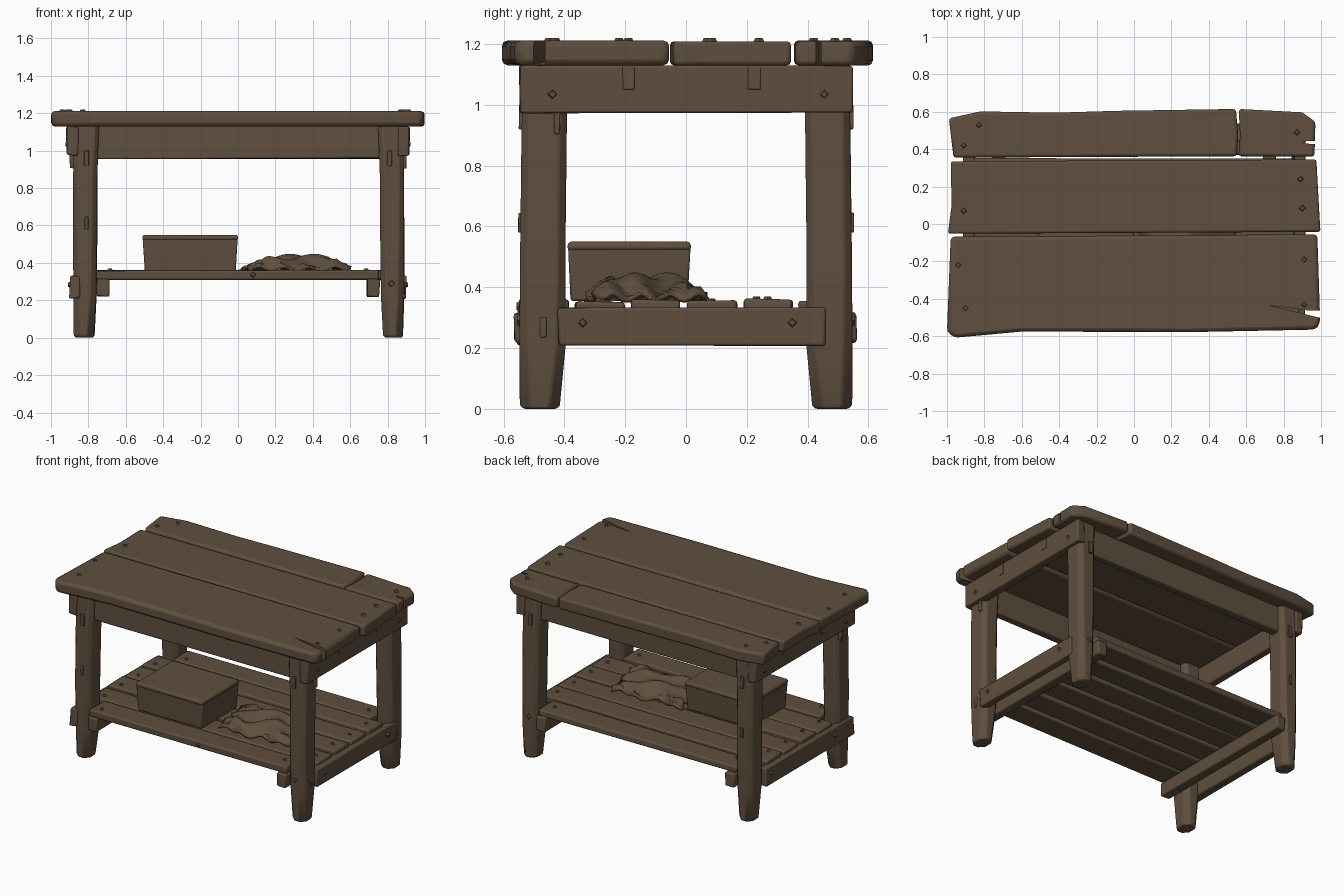
import bpy, bmesh, math, random
from mathutils import Vector

if "Cube" in bpy.data.objects:
    bpy.data.objects.remove(bpy.data.objects["Cube"])

random.seed(4)
wood = bpy.data.materials.new("dark_brown_wood")
wood.diffuse_color = (0.115, 0.078, 0.048, 1)
wood.use_nodes = True
wood.node_tree.nodes["Principled BSDF"].inputs["Base Color"].default_value = wood.diffuse_color


def finish(name, bm, bevel=0.0, segs=2):
    bmesh.ops.recalc_face_normals(bm, faces=bm.faces)
    me = bpy.data.meshes.new(name)
    bm.to_mesh(me)
    bm.free()
    ob = bpy.data.objects.new(name, me)
    bpy.context.collection.objects.link(ob)
    me.materials.append(wood)
    if bevel:
        m = ob.modifiers.new("worn_edges", 'BEVEL')
        m.width, m.segments = bevel, segs
        m.angle_limit = math.radians(40)
    return ob


def loft(name, rings, bevel=0.0):
    """Closed skin through rings of points."""
    bm = bmesh.new()
    rs = [[bm.verts.new(p) for p in r] for r in rings]
    n = len(rs[0])
    for a, b in zip(rs, rs[1:]):
        for i in range(n):
            bm.faces.new((a[i], a[(i + 1) % n], b[(i + 1) % n], b[i]))
    bm.faces.new(rs[0])
    bm.faces.new(rs[-1])
    return finish(name, bm, bevel)


def prism(name, pts, z0, z1, bevel=0.0):
    return loft(name, [[(x, y, z) for x, y in pts] for z in (z0, z1)], bevel)


def board(name, x, y, z, bevel=0.008, jit=0.004):
    """Slightly uneven box between the given ranges."""
    bm = bmesh.new()
    bmesh.ops.create_cube(bm, size=1)
    for v in bm.verts:
        for i, r in enumerate((x, y, z)):
            v.co[i] = r[v.co[i] > 0] + random.uniform(-jit, jit)
    return finish(name, bm, bevel)


def nail(name, loc, normal, r=0.02, h=0.008):
    bm = bmesh.new()
    bmesh.ops.create_cone(bm, cap_ends=True, segments=4, radius1=r, radius2=r * 0.6, depth=2 * h)
    ob = finish(name, bm)
    ob.location = loc
    ob.rotation_euler = Vector(normal).to_track_quat('Z', 'Y').to_euler()
    return ob


# Table top planks
Z0, Z1 = 1.13, 1.212
front = prism("top_plank_front", [(-0.98, -0.068), (-1.0, -0.575), (-0.96, -0.608), (-0.6, -0.575), (0.3, -0.578),
              (0.95, -0.565), (0.985, -0.555), (0.995, -0.51), (0.98, -0.055)], Z0, Z1, 0.02)
prism("top_plank_middle", [(-0.995, -0.052), (0.997, -0.042), (0.993, 0.02), (0.975, 0.345), (-0.98, 0.335),
      (-0.975, 0.1)], Z0, Z1 - 0.003, 0.012)
prism("top_plank_back", [(-0.965, 0.355), (0.55, 0.362), (0.557, 0.47), (0.545, 0.615), (-0.1, 0.605), (-0.42, 0.595),
      (-0.82, 0.602), (-0.99, 0.565)], Z0, Z1, 0.015)
back = prism("top_plank_back_end", [(0.558, 0.362), (0.965, 0.36), (0.97, 0.545), (0.9, 0.597), (0.56, 0.615),
             (0.567, 0.47)], Z0, Z1 - 0.004, 0.015)

# Cracks split into the plank ends
for ob, pts in ((front, [(0.72, -0.435), (1.05, -0.515), (1.05, -0.465), (0.93, -0.462)]),
                (back, [(0.9, 0.437), (0.92, 0.43), (1.05, 0.422), (1.05, 0.445), (0.92, 0.443)])):
    cut = prism("crack_cutter", pts, 1.0, 1.3)
    cut.hide_render = True
    cut.hide_viewport = True
    m = ob.modifiers.new("crack", 'BOOLEAN')
    m.operation, m.object, m.solver = 'DIFFERENCE', cut, 'EXACT'

# Nail heads on the top
for i, (x, y) in enumerate([(-0.83, 0.53), (-0.91, 0.42), (-0.91, 0.07), (-0.94, -0.22), (-0.9, -0.45), (0.87, 0.49),
                            (0.89, 0.24), (0.9, 0.085), (0.91, -0.19), (0.91, -0.43)]):
    nail(f"top_nail_{i}", (x, y, Z1), (0, 0, 1))

# Legs: chamfered posts, (z, inner x, outer x, inner y, outer y, chamfer)
LEVELS = [(0.0, 0.775, 0.865, 0.425, 0.535, 0.03), (0.012, 0.77, 0.875, 0.415, 0.547, 0.035),
          (0.22, 0.757, 0.878, 0.395, 0.548, 0.03), (0.5, 0.755, 0.88, 0.397, 0.546, 0.025),
          (0.85, 0.75, 0.878, 0.393, 0.542, 0.025), (1.14, 0.742, 0.876, 0.39, 0.537, 0.022)]
for sx, sy, name in ((-1, -1, "front_left_leg"), (1, -1, "front_right_leg"),
                     (-1, 1, "back_left_leg"), (1, 1, "back_right_leg")):
    rings = []
    for z, a, b, c, d, k in LEVELS:
        o = random.uniform(-0.004, 0.004) + (0.008 if sx > 0 else 0)
        pts = [(a + k, c), (b - k, c), (b, c + k), (b, d - k), (b - k, d), (a + k, d), (a, d - k), (a, c + k)]
        rings.append([(sx * x + o, sy * y, z) for x, y in pts])
    loft(name, rings, 0.006)
    # Tenon wedges showing on the leg face
    cx = sx * 0.81
    board(name + "_upper_wedge", (cx - 0.013, cx + 0.013), sorted((sy * 0.53, sy * 0.55)), (0.92, 1.0), 0.003, 0.001)
    if sx < 0:
        board(name + "_lower_wedge", (cx - 0.01, cx + 0.01), sorted((sy * 0.53, sy * 0.552)), (0.58, 0.645), 0.003, 0.001)
    else:
        nail(name + "_bolt", (cx + 0.01, sy * 0.548, 0.29), (0, sy, 0), 0.024)

# Aprons under the top
for s, n in ((-1, "front"), (1, "back")):
    board(n + "_apron", (-0.78, 0.79), sorted((s * 0.44, s * 0.50)), (0.958, 1.135))
for s, n in ((-1, "left"), (1, "right")):
    board(n + "_apron", sorted((s * 0.855, s * 0.913)), (-0.547, 0.547), (0.975, 1.128))
    for y in (-0.44, 0.455):
        nail(n + "_apron_bolt", (s * 0.915, y, 1.035), (s, 0, 0), 0.019)
    for y in (-0.19, 0.225):
        board(n + "_apron_peg", sorted((s * 0.9, s * 0.919)), (y - 0.02, y + 0.02), (1.05, 1.125), 0.004, 0.002)
    board(n + "_apron_wedge", sorted((s * 0.87, s * 0.9)), (-0.435, -0.415), (0.905, 0.98), 0.004, 0.002)

    # Shelf rails: one inside the legs, one outside
    board(n + "_inner_rail", sorted((s * 0.69, s * 0.757)), (-0.565, 0.56), (0.22, 0.315))
    ys = (-0.42, 0.46) if s > 0 else (-0.555, 0.41)
    board(n + "_outer_rail", sorted((s * 0.845, s * 0.9)), ys, (0.21, 0.33))
    for y in (-0.34, 0.35):
        nail(n + "_rail_bolt", (s * 0.902, y, 0.283), (s, 0, 0), 0.018)
    board(n + "_leg_peg", sorted((s * 0.87, s * 0.892)), (-0.48, -0.46), (0.235, 0.3), 0.004, 0.001)

# Shelf slats with a nail at each end
N, Y0, Y1 = 6, -0.56, 0.545
step = (Y1 - Y0) / N
for i in range(N):
    a = Y0 + i * step
    x = 0.755 if i in (0, N - 1) else 0.865
    top = 0.36 - 0.006 * (i % 2)
    board(f"shelf_slat_{i}", (-x, x), (a + 0.011, a + step - 0.011), (0.312, top), 0.01)
    for s in (-1, 1):
        nail(f"slat_nail_{i}", (s * (x - 0.07), a + step * (0.4 + 0.1 * s), top), (0, 0, 1), 0.018, 0.009)
nail("front_slat_bolt", (0.08, -0.55, 0.337), (0, -1, 0), 0.02)

# Storage box with lid
def rect(x0, x1, y0, y1, z):
    return [(x0, y0, z), (x1, y0, z), (x1, y1, z), (x0, y1, z)]

loft("storage_box", [rect(-0.498, -0.012, -0.38, 0.005, 0.355), rect(-0.51, -0.002, -0.388, 0.015, 0.53)], 0.008)
loft("storage_box_lid", [rect(-0.513, 0.001, -0.391, 0.018, 0.522), rect(-0.51, -0.002, -0.388, 0.014, 0.55)], 0.01)

# Crumpled cloth
bm = bmesh.new()
G = 22
grid = []
for j in range(G + 1):
    row = []
    for i in range(G + 1):
        u, v = i / G, j / G
        edge = min(u, 1 - u, v, 1 - v)
        x = 0.01 + 0.52 * u + 0.07 * (1 - v) + 0.012 * math.sin(17 * v)
        y = -0.33 + 0.36 * v + 0.04 * u + 0.016 * math.sin(13 * u)
        fold = 0.5 + 0.3 * math.sin(9 * u + 5 * v) + 0.2 * math.sin(15 * v - 7 * u + 1)
        z = 0.372 + min(1, edge * 6) * (0.022 + 0.055 * fold) + 0.012 * math.sin(24 * (u + v)) * (edge < 0.1)
        row.append(bm.verts.new((x, y, z)))
    grid.append(row)
for j in range(G):
    for i in range(G):
        bm.faces.new((grid[j][i], grid[j][i + 1], grid[j + 1][i + 1], grid[j + 1][i]))
cloth = finish("folded_cloth", bm)
m = cloth.modifiers.new("thickness", 'SOLIDIFY')
m.thickness, m.offset = 0.014, -1

# Smooth shading with sharp edges kept
bpy.ops.object.select_all(action='DESELECT')
for ob in bpy.context.collection.objects:
    if not ob.hide_render:
        ob.select_set(True)
        bpy.context.view_layer.objects.active = ob
bpy.ops.object.shade_smooth_by_angle(angle=math.radians(35))
